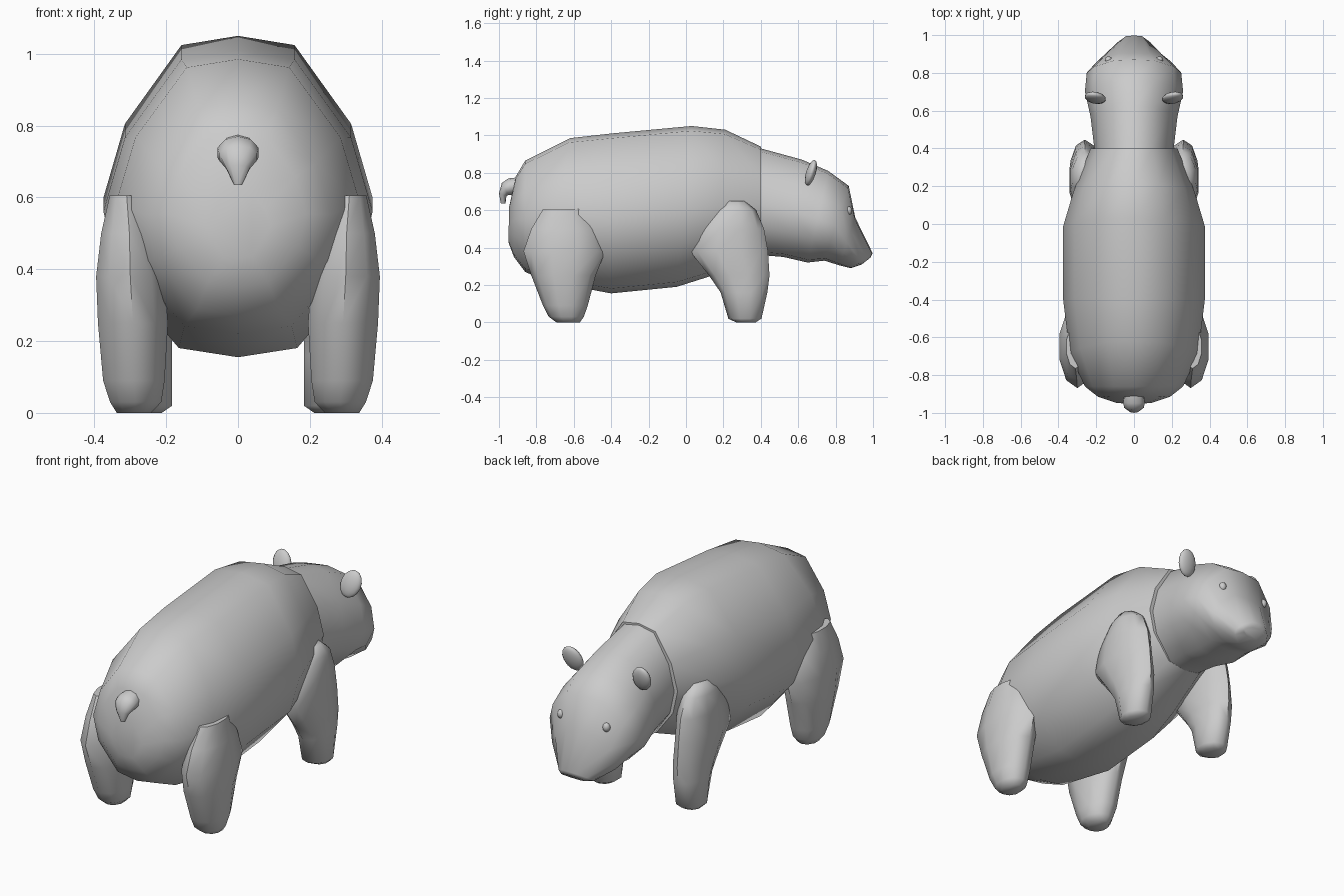
import bpy, bmesh, math
from mathutils import Vector

if "Cube" in bpy.data.objects:
    bpy.data.objects.remove(bpy.data.objects["Cube"])

# Half outline of the 12-sided torso section (x, height), mirrored to a full ring
HALF = [(0, 1), (.42, .94), (.84, .43), (1, -.05), (.88, -.48), (.44, -.94), (0, -1)]
SECTION = HALF + [(-x, h) for x, h in HALF[-2:0:-1]]
ROUND = [(math.cos(math.tau * (i + .5) / 10), math.sin(math.tau * (i + .5) / 10))
         for i in range(10)]


def finish(ob, angle=60):
    bpy.ops.object.select_all(action='DESELECT')
    ob.select_set(True)
    bpy.context.view_layer.objects.active = ob
    bpy.ops.object.shade_smooth_by_angle(angle=math.radians(angle))


def loft(name, rings, section, mirror=False):
    """Skin rings given as (centre, half axis u, half axis v)."""
    bm = bmesh.new()
    loops = [[bm.verts.new(c + u * a + v * b) for a, b in section] for c, u, v in rings]
    n = len(section)
    for lo, hi in zip(loops, loops[1:]):
        for i in range(n):
            j = (i + 1) % n
            bm.faces.new((lo[i], lo[j], hi[j], hi[i]))
    bm.faces.new(loops[0])
    bm.faces.new(loops[-1])
    bmesh.ops.recalc_face_normals(bm, faces=bm.faces)
    me = bpy.data.meshes.new(name)
    bm.to_mesh(me)
    bm.free()
    ob = bpy.data.objects.new(name, me)
    bpy.context.collection.objects.link(ob)
    finish(ob)
    if mirror:
        ob.modifiers.new("mirror", 'MIRROR')
    return ob


def spine_rings(rows):
    """Rows: top y, top z, bottom y, bottom z, half width."""
    out = []
    for ty, tz, by, bz, w in rows:
        t, b = Vector((0, ty, tz)), Vector((0, by, bz))
        out.append(((t + b) / 2, Vector((w, 0, 0)), (t - b) / 2))
    return out


def leg_rings(rows):
    """Rows: z, y min, y max, x min, x max."""
    return [(Vector(((x0 + x1) / 2, (y0 + y1) / 2, z)),
             Vector(((x1 - x0) / 2, 0, 0)), Vector((0, (y1 - y0) / 1.92, 0)))
            for z, y0, y1, x0, x1 in rows]


def ball(name, loc, scale, rot=(0, 0, 0), segs=14):
    """Ellipsoid on the right, mirrored to the left."""
    bm = bmesh.new()
    bmesh.ops.create_uvsphere(bm, u_segments=segs, v_segments=segs // 2 + 1, radius=1)
    me = bpy.data.meshes.new(name)
    bm.to_mesh(me)
    bm.free()
    for sx in (1, -1):
        ob = bpy.data.objects.new(name, me)
        bpy.context.collection.objects.link(ob)
        ob.location = (sx * loc[0], loc[1], loc[2])
        ob.scale = scale
        ob.rotation_euler = (rot[0], sx * rot[1], sx * rot[2])
        finish(ob)


# Barrel-shaped body
loft("body", spine_rings([
    (-.945, .62, -.95, .43, .09), (-.91, .78, -.92, .35, .19),
    (-.86, .865, -.86, .27, .26), (-.62, .985, -.75, .22, .34),
    (-.40, 1.01, -.40, .155, .375), (.03, 1.05, -.05, .19, .375),
    (.21, 1.03, .14, .25, .32), (.40, .94, .40, .36, .23)]), SECTION)

# Head with neck and snout
loft("head", spine_rings([
    (.40, .93, .40, .36, .21), (.62, .87, .52, .35, .23),
    (.76, .81, .65, .32, .26), (.87, .73, .74, .33, .25),
    (.905, .56, .82, .305, .195), (.998, .37, .88, .29, .10),
    (.985, .345, .94, .31, .07)]), SECTION)

# Legs
loft("back_leg", leg_rings([
    (0, -.69, -.57, .24, .34), (.03, -.73, -.55, .21, .36),
    (.09, -.76, -.53, .20, .38), (.25, -.82, -.49, .19, .395),
    (.38, -.86, -.44, .20, .40), (.50, -.82, -.48, .22, .385),
    (.605, -.76, -.54, .26, .36)]), ROUND, True)
loft("front_leg", leg_rings([
    (0, .27, .37, .21, .31), (.02, .23, .40, .18, .33),
    (.16, .19, .43, .18, .335), (.25, .13, .44, .18, .34),
    (.38, .03, .43, .18, .345), (.50, .06, .41, .18, .34),
    (.60, .14, .37, .19, .33), (.65, .21, .31, .21, .30)]), ROUND, True)

# Short drooping tail
loft("tail", spine_rings([
    (-.90, .775, -.88, .69, .05), (-.95, .77, -.93, .68, .06),
    (-.985, .745, -.95, .68, .055), (-1.0, .69, -.96, .675, .035),
    (-.99, .635, -.965, .635, .012)]), ROUND)

# Ears and eyes
ball("ear", (.205, .668, .80), (.055, .026, .072), (-.3, .3, 0))
ball("eye", (.135, .868, .597), (.02, .02, .024), segs=10)
